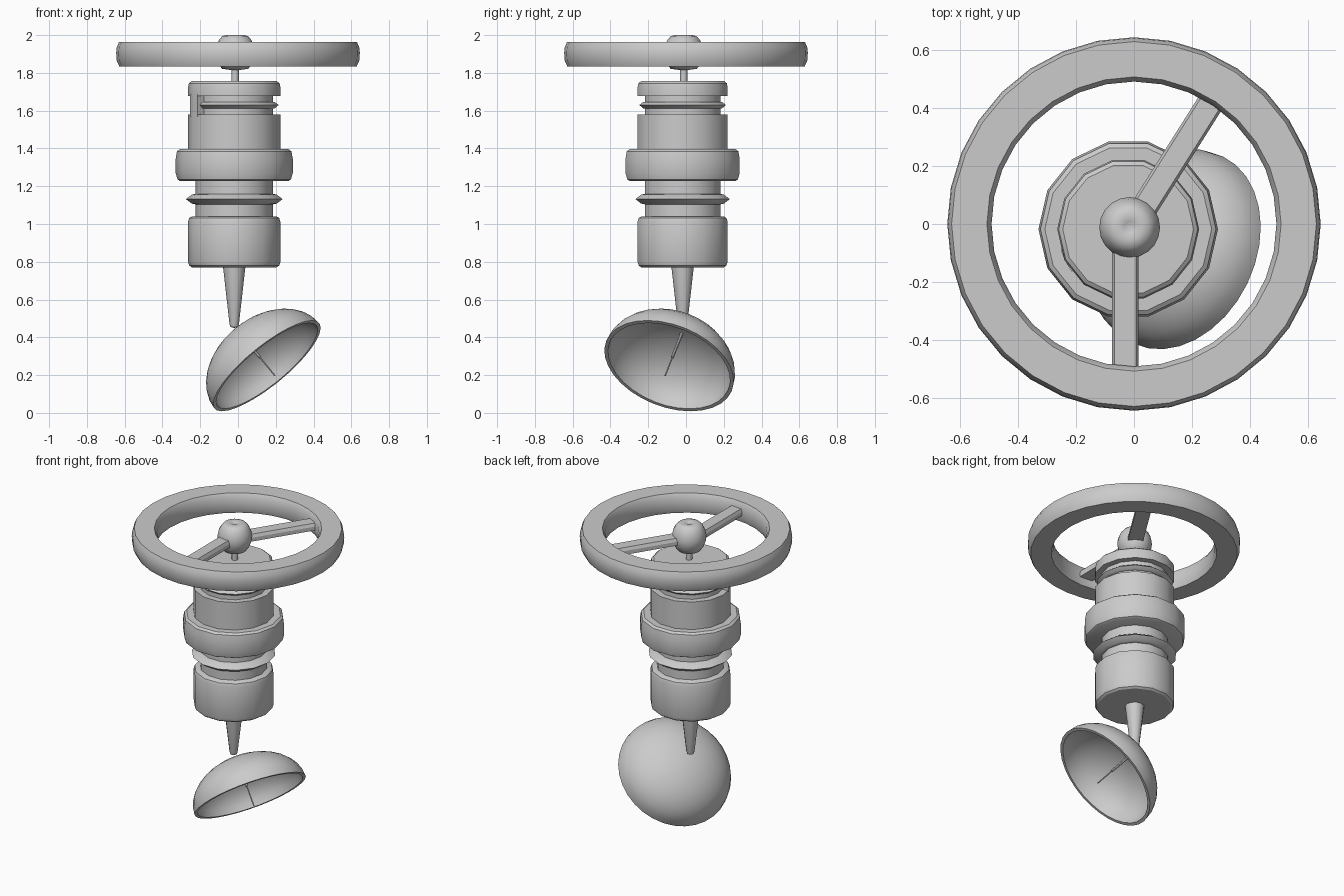
import bpy, bmesh
from math import sin, cos, pi, radians
from mathutils import Vector, Matrix

if "Cube" in bpy.data.objects:
    bpy.data.objects.remove(bpy.data.objects["Cube"])

AX, AY = -0.02, -0.018      # body axis


def finish(name, bm, matrix, smooth=35):
    bmesh.ops.remove_doubles(bm, verts=bm.verts, dist=1e-5)
    bmesh.ops.recalc_face_normals(bm, faces=bm.faces)
    me = bpy.data.meshes.new(name)
    bm.to_mesh(me)
    bm.free()
    ob = bpy.data.objects.new(name, me)
    bpy.context.collection.objects.link(ob)
    ob.matrix_world = matrix
    if smooth:
        bpy.ops.object.select_all(action='DESELECT')
        ob.select_set(True)
        bpy.context.view_layer.objects.active = ob
        bpy.ops.object.shade_smooth_by_angle(angle=radians(smooth))
    return ob


def lathe(name, profile, n=14, matrix=None, closed=False, smooth=35):
    """Spin (radius, z) points about z."""
    bm = bmesh.new()
    rings = [[bm.verts.new((r * cos(2 * pi * i / n), r * sin(2 * pi * i / n), z))
              for i in range(n)] if r > 1e-6 else [bm.verts.new((0, 0, z))]
             for r, z in profile]
    pairs = list(zip(rings, rings[1:])) + ([(rings[-1], rings[0])] if closed else [])
    for a, b in pairs:
        for i in range(n):
            j = (i + 1) % n
            quad = [a[i % len(a)], a[j % len(a)], b[j % len(b)], b[i % len(b)]]
            bm.faces.new(list(dict.fromkeys(quad)))
    if not closed:
        for ring in (rings[0], rings[-1]):
            if len(ring) > 2:
                bm.faces.new(ring)
    m = matrix or Matrix.Translation((AX, AY, 0))
    return finish(name, bm, m, smooth)


# Body sections
lathe("lower_housing", [(0.225, 0.771), (0.238, 0.78), (0.245, 0.80),
                        (0.245, 1.01), (0.238, 1.032), (0.222, 1.041)])
lathe("core", [(0.205, 1.03), (0.205, 1.69)])
lathe("lower_fin", [(0.205, 1.16), (0.225, 1.155), (0.256, 1.132), (0.225, 1.108), (0.205, 1.104)])
lathe("collar", [(0.285, 1.227), (0.30, 1.235), (0.31, 1.27), (0.31, 1.345),
                 (0.303, 1.385), (0.288, 1.396)])
lathe("upper_housing", [(0.245, 1.39), (0.245, 1.58)])
lathe("upper_fin", [(0.205, 1.647), (0.215, 1.645), (0.235, 1.63), (0.215, 1.613), (0.205, 1.611)])
lathe("top_cap", [(0.245, 1.677), (0.245, 1.72), (0.24, 1.745), (0.226, 1.756)])

# Small post bridging the gap below the cap
bm = bmesh.new()
outline = [(r * cos(radians(a)), r * sin(radians(a)))
           for r, a in [(0.19, 197), (0.244, 197), (0.244, 206), (0.244, 217), (0.19, 217)]]
face = bm.faces.new([bm.verts.new((x, y, 1.57)) for x, y in outline])
ext = bmesh.ops.extrude_face_region(bm, geom=[face])
bmesh.ops.translate(bm, vec=(0, 0, 0.115),
                    verts=[v for v in ext["geom"] if isinstance(v, bmesh.types.BMVert)])
finish("side_post", bm, Matrix.Translation((AX, AY, 0)), 0)

# Tapered neck to the dish
lathe("neck", [(0.0, 0.45), (0.02, 0.455), (0.025, 0.47), (0.06, 0.78)], 12)

# Shaft, hub and ring
hub_m = Matrix.Translation((-0.015, -0.012, 0))
lathe("shaft", [(0.019, 1.74), (0.019, 1.84)], 12, hub_m)
lathe("hub", [(0.022, 1.815), (0.07, 1.822), (0.09, 1.85), (0.103, 1.885), (0.105, 1.915),
              (0.098, 1.95), (0.085, 1.975), (0.068, 1.995), (0.045, 2.0), (0.02, 1.998),
              (0.0, 1.985)], 20, hub_m, smooth=50)
lathe("wheel_ring", [(0.502, 1.833), (0.628, 1.833), (0.642, 1.865), (0.645, 1.905),
                     (0.642, 1.935), (0.63, 1.963), (0.508, 1.963), (0.492, 1.935),
                     (0.492, 1.86)], 32, Matrix.Identity(4), closed=True)

# Two spokes with a bevelled top
for k, (start, end) in enumerate([((-0.03, -0.05), (-0.03, -0.495)),
                                  ((0.0, 0.0), (0.264, 0.418))]):
    s, e = Vector((*start, 0)), Vector((*end, 0))
    d = (e - s).normalized()
    side = Vector((-d.y, d.x, 0))
    bm = bmesh.new()
    section = [(-0.046, 1.88), (0.046, 1.88), (0.046, 1.905), (0.037, 1.925),
               (-0.037, 1.925), (-0.046, 1.905)]
    loops = [[bm.verts.new(p + side * w + Vector((0, 0, z))) for w, z in section] for p in (s, e)]
    for i in range(6):
        j = (i + 1) % 6
        bm.faces.new([loops[0][i], loops[0][j], loops[1][j], loops[1][i]])
    for lp in loops:
        bm.faces.new(lp)
    finish("spoke_%d" % (k + 1), bm, Matrix.Identity(4), 0)

# Dish: thin half-ellipsoid shell opening along its local +z
n = Vector((0.605, -0.29, -0.74)).normalized()
dish_m = Matrix.Translation((0.153, -0.09, 0.249)) @ n.to_track_quat('Z', 'Y').to_matrix().to_4x4()
steps = 9
outer = [(0.358 * sin(t), -0.25 * cos(t)) for t in [pi / 2 * i / steps for i in range(steps + 1)]]
inner = [(0.338 * sin(t), -0.232 * cos(t)) for t in [pi / 2 * i / steps for i in range(steps + 1)]]
outer[0], inner[0] = (0, -0.25), (0, -0.232)
lathe("dish", outer + inner[::-1], 32, dish_m)
lathe("dish_feed", [(0.009, -0.24), (0.008, -0.06), (0.004, -0.06), (0.004, 0.07)], 8, dish_m)
